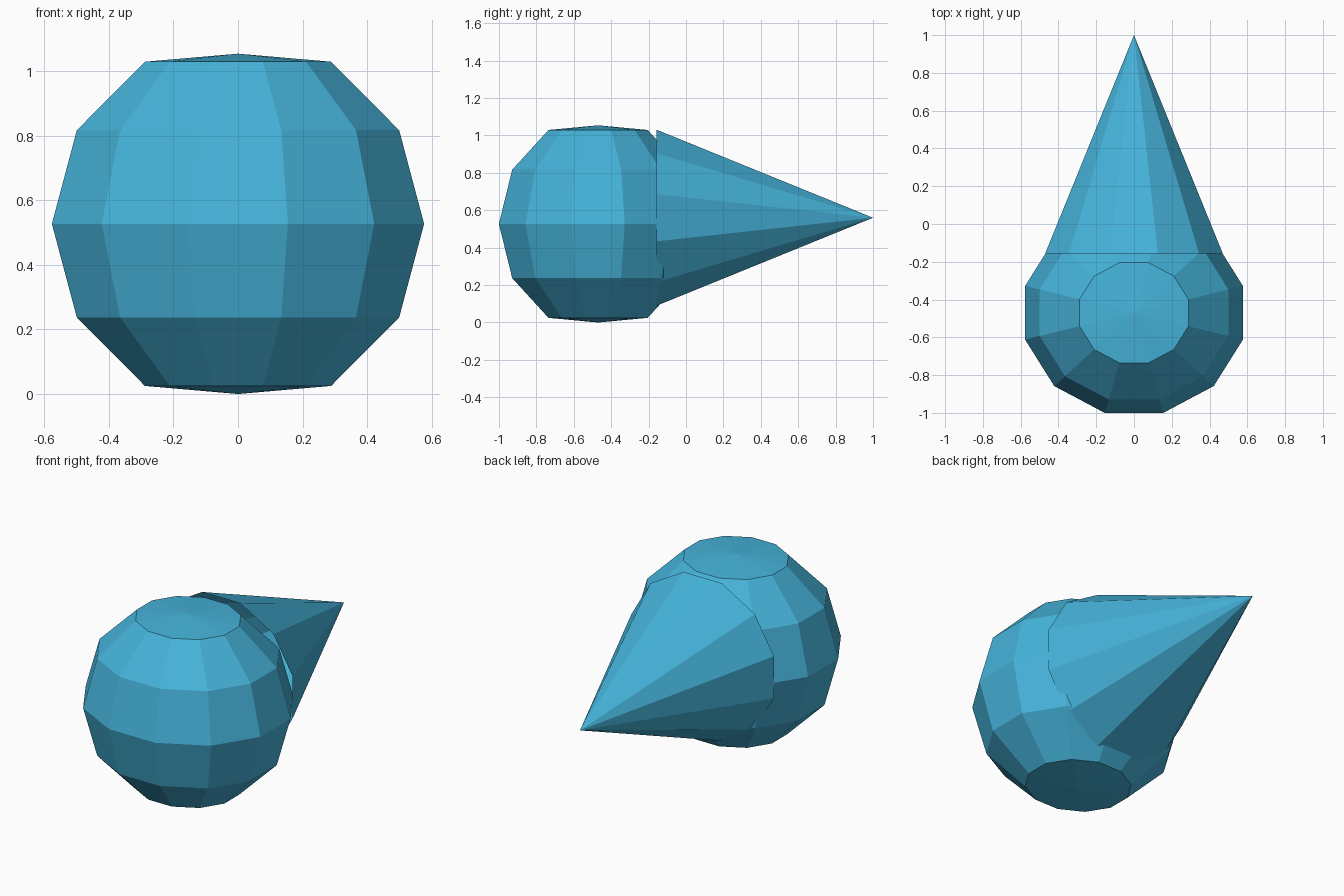
import bpy, bmesh, math
from mathutils import Matrix, Vector

if "Cube" in bpy.data.objects:
    bpy.data.objects.remove(bpy.data.objects["Cube"])

blue = bpy.data.materials.new("sky blue")
blue.diffuse_color = (0.06, 0.45, 0.70, 1)
blue.use_nodes = True
blue.node_tree.nodes["Principled BSDF"].inputs["Base Color"].default_value = blue.diffuse_color


def add_object(name, bm):
    mesh = bpy.data.meshes.new(name)
    bm.to_mesh(mesh)
    bm.free()
    mesh.materials.append(blue)
    obj = bpy.data.objects.new(name, mesh)
    bpy.context.collection.objects.link(obj)


# Faceted round body: 12-sided ellipsoid with flattened poles
bm = bmesh.new()
bmesh.ops.create_uvsphere(bm, u_segments=12, v_segments=6, radius=1,
                          matrix=Matrix.Rotation(math.radians(15), 4, 'Z'))
for v in bm.verts:
    if abs(v.co.z) > 0.95:
        v.co.z = math.copysign(0.909, v.co.z)
    v.co = Vector((v.co.x * 0.597, v.co.y * 0.549 - 0.47, v.co.z * 0.58 + 0.527))
add_object("round_body", bm)

# Pointed tail: 12-sided cone, open where it meets the body, tip towards +y
bm = bmesh.new()
base_y, tip_y = -0.157, 1.0
place = (Matrix.Translation((0, (base_y + tip_y) / 2, 0.56))
         @ Matrix.Rotation(math.radians(-90), 4, 'X')
         @ Matrix.Rotation(math.radians(15), 4, 'Z'))
bmesh.ops.create_cone(bm, cap_ends=False, segments=12, radius1=0.487, radius2=0,
                      depth=tip_y - base_y, matrix=place)
bmesh.ops.remove_doubles(bm, verts=bm.verts, dist=0.0001)
bmesh.ops.recalc_face_normals(bm, faces=bm.faces)
add_object("cone_tail", bm)
